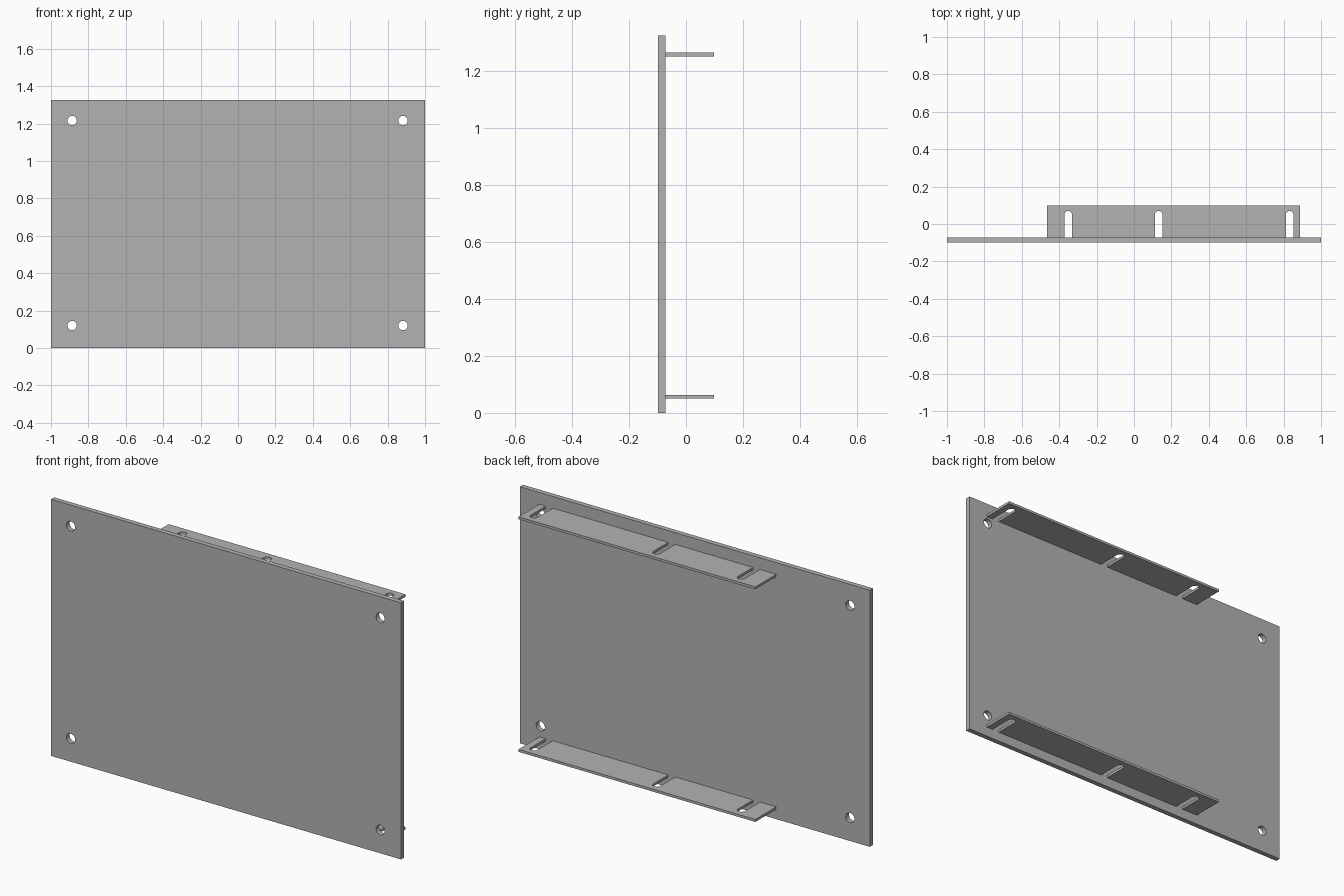
import bpy
import bmesh
from math import pi, cos, sin

cube = bpy.data.objects.get("Cube")
if cube:
    bpy.data.objects.remove(cube, do_unlink=True)

# One plain grey for everything
grey = bpy.data.materials.new("plain grey")
grey.use_nodes = True
colour = (0.45, 0.45, 0.45, 1)
grey.diffuse_color = colour
grey.node_tree.nodes["Principled BSDF"].inputs["Base Color"].default_value = colour


def arc(x, y, r, start, end, steps):
    angles = [start + (end - start) * i / steps for i in range(steps + 1)]
    return [(x + r * cos(a), y + r * sin(a)) for a in angles]


def sheet(name, loops, thickness, location, tilt=0):
    """Cut a flat sheet from closed outlines; inner outlines become holes."""
    curve = bpy.data.curves.new(name + "_outline", 'CURVE')
    curve.dimensions = '2D'
    curve.fill_mode = 'BOTH'
    curve.extrude = thickness / 2
    for points in loops:
        spline = curve.splines.new('POLY')
        spline.points.add(len(points) - 1)
        for point, (x, y) in zip(spline.points, points):
            point.co = (x, y, 0, 1)
        spline.use_cyclic_u = True
    temp = bpy.data.objects.new(name + "_outline", curve)
    bpy.context.collection.objects.link(temp)
    graph = bpy.context.evaluated_depsgraph_get()
    mesh = bpy.data.meshes.new_from_object(temp.evaluated_get(graph))
    bpy.data.objects.remove(temp, do_unlink=True)
    bpy.data.curves.remove(curve)

    # Weld into one closed solid
    bm = bmesh.new()
    bm.from_mesh(mesh)
    bmesh.ops.remove_doubles(bm, verts=bm.verts, dist=0.0001)
    bmesh.ops.recalc_face_normals(bm, faces=bm.faces)
    bm.to_mesh(mesh)
    bm.free()
    mesh.name = name
    mesh.materials.clear()
    mesh.materials.append(grey)

    obj = bpy.data.objects.new(name, mesh)
    obj.location = location
    obj.rotation_euler.x = tilt
    bpy.context.collection.objects.link(obj)
    bpy.ops.object.select_all(action='DESELECT')
    obj.select_set(True)
    bpy.context.view_layer.objects.active = obj
    bpy.ops.object.shade_smooth_by_angle(angle=pi / 6)
    return obj


# Upright panel with a bolt hole near each corner
height, front, back, panel_back = 1.325, -0.098, 0.098, -0.072
outline = [(-1, 0), (1, 0), (1, height), (-1, height)]
holes = [arc(x, z, 0.025, 0, 2 * pi, 32)[:-1]
         for x in (-0.887, 0.882) for z in (0.12, 1.216)]
sheet("panel", [outline] + holes, panel_back - front,
      (0, (front + panel_back) / 2, 0), pi / 2)

# Rear flanges with three round-ended slots open towards the panel
left, right, half_width, slot_end = -0.465, 0.888, 0.02, 0.07
flange = [(left, panel_back)]
for x in (-0.352, 0.132, 0.832):
    flange.append((x - half_width, panel_back))
    flange += arc(x, slot_end - half_width, half_width, pi, 0, 14)
    flange.append((x + half_width, panel_back))
flange += [(right, panel_back), (right, back), (left, back)]
for name, z in (("lower_flange", 0.057), ("upper_flange", 1.258)):
    sheet(name, [flange], 0.013, (0, 0, z))
